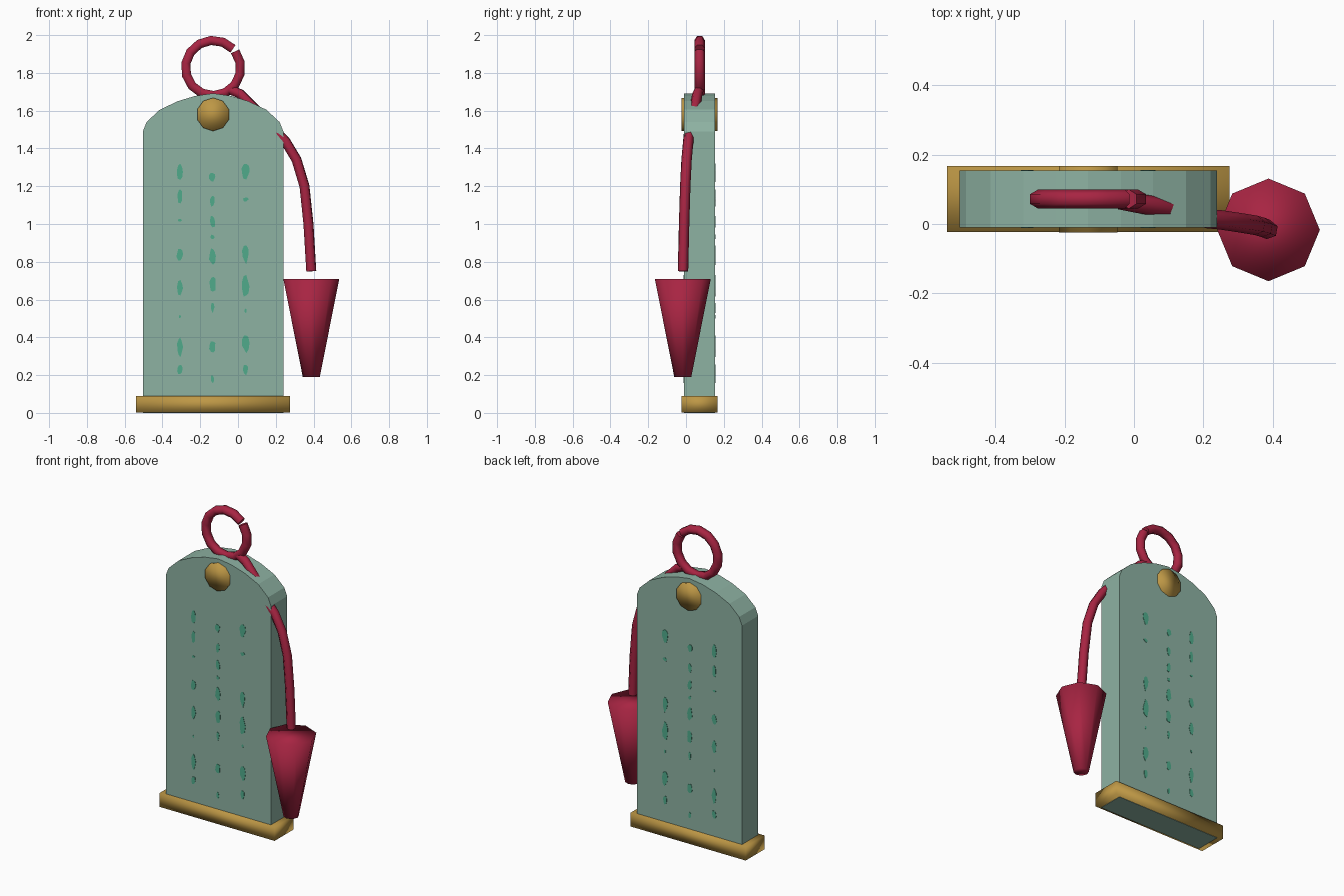
import bpy, bmesh, math, random
from mathutils import Vector

random.seed(4)
if "Cube" in bpy.data.objects:
    bpy.data.objects.remove(bpy.data.objects["Cube"], do_unlink=True)


def material(name, rgb):
    m = bpy.data.materials.new(name)
    m.use_nodes = True
    m.diffuse_color = (*rgb, 1)
    node = next(n for n in m.node_tree.nodes if n.type == "BSDF_PRINCIPLED")
    node.inputs["Base Color"].default_value = (*rgb, 1)
    return m


JADE = material("pale jade", (0.27, 0.445, 0.365))
GREEN = material("engraving green", (0.08, 0.41, 0.26))
GOLD = material("gold", (0.51, 0.31, 0.06))
RED = material("crimson", (0.39, 0.018, 0.055))

CX, CY = -0.132, 0.072          # centre of the tablet
HALF_W, FRONT, BACK = 0.372, -0.01, 0.154


def finish(name, bm, mat, smooth=False):
    bmesh.ops.recalc_face_normals(bm, faces=bm.faces)
    mesh = bpy.data.meshes.new(name)
    bm.to_mesh(mesh)
    bm.free()
    mesh.materials.append(mat)
    for p in mesh.polygons:
        p.use_smooth = smooth
    obj = bpy.data.objects.new(name, mesh)
    bpy.context.collection.objects.link(obj)
    return obj


def extrude_outline(bm, outline, y0, y1):
    """Prism along y from a list of (x, z) points."""
    face = bm.faces.new([bm.verts.new((x, y0, z)) for x, z in outline])
    new = bmesh.ops.extrude_face_region(bm, geom=[face])["geom"]
    verts = [g for g in new if isinstance(g, bmesh.types.BMVert)]
    bmesh.ops.translate(bm, verts=verts, vec=(0, y1 - y0, 0))


def tube(name, points, radius, mat):
    """Six-sided tube along a path."""
    curve = bpy.data.curves.new(name, "CURVE")
    curve.dimensions = "3D"
    curve.bevel_depth, curve.bevel_resolution = radius, 1
    curve.use_fill_caps = True
    spline = curve.splines.new("POLY")
    spline.points.add(len(points) - 1)
    for p, co in zip(spline.points, points):
        p.co = (*co, 1)
    curve.materials.append(mat)
    obj = bpy.data.objects.new(name, curve)
    bpy.context.collection.objects.link(obj)
    bpy.ops.object.select_all(action="DESELECT")
    obj.select_set(True)
    bpy.context.view_layer.objects.active = obj
    bpy.ops.object.convert(target="MESH")


# Tablet with an arched top, mirrored from one half
half = [(HALF_W, 0), (HALF_W, 1.49), (0.352, 1.54), (0.282, 1.605),
        (0.187, 1.65), (0.095, 1.678)]
arch = half + [(0, 1.692)] + [(-x, z) for x, z in reversed(half)]
bm = bmesh.new()
extrude_outline(bm, [(CX + x, z) for x, z in arch], FRONT, BACK)
finish("tablet", bm, JADE)

# Gold foot around the tablet
bm = bmesh.new()
bmesh.ops.create_cube(bm, size=1)
for v in bm.verts:
    v.co = Vector((CX + v.co.x * 0.815, CY + v.co.y * 0.19, 0.046 + v.co.z * 0.088))
finish("foot", bm, GOLD, True)

# Gold stud through the tablet
bm = bmesh.new()
stud = [(CX + 0.088 * math.sin(math.tau * i / 10),
         1.58 + 0.088 * math.cos(math.tau * i / 10)) for i in range(10)]
extrude_outline(bm, stud, -0.024, 0.167)
finish("stud", bm, GOLD, True)

# Engraved marks in three columns, on both faces: (height, half width, half length)
columns = {
    -0.308: [(1.28, .019, .045), (1.15, .015, .04), (1.02, .011, .008), (.84, .018, .035),
             (.66, .016, .042), (.51, .006, .01), (.35, .016, .055), (.23, .015, .03)],
    -0.135: [(1.25, .018, .025), (1.12, .013, .03), (1.01, .016, .035), (.93, .012, .014),
             (.83, .018, .05), (.68, .019, .045), (.56, .01, .03), (.35, .018, .03),
             (.18, .009, .022)],
    0.04: [(1.28, .023, .042), (1.13, .015, .012), (.84, .019, .05), (.67, .02, .06),
           (.54, .007, .012), (.37, .02, .052), (.23, .016, .028)],
}
front_marks, back_marks = bmesh.new(), bmesh.new()
for x, marks in columns.items():
    for z, w, h in marks:
        blob = []
        for i in range(9):
            a, r = math.tau * i / 9, random.uniform(0.75, 1.1)
            blob.append((x + w * r * math.cos(a), z + h * r * math.sin(a)))
        extrude_outline(front_marks, blob, FRONT - 0.002, FRONT + 0.002)
        extrude_outline(back_marks, blob, BACK - 0.002, BACK + 0.002)
finish("front_marks", front_marks, GREEN)
finish("back_marks", back_marks, GREEN)

# Hanging ring, left very slightly open
ring = []
for i in range(15):
    a = math.radians(44 + 353 * i / 14)
    ring.append((CX + 0.146 * math.cos(a), CY, 1.826 + 0.146 * math.sin(a)))
tube("ring", ring, 0.028, RED)

# Cord from the ring, through the tablet, down to the tassel
tube("cord", [(-0.04, 0.07, 1.71), (0.01, 0.06, 1.69), (0.1, 0.045, 1.6),
              (0.215, 0.015, 1.475), (0.25, 0.012, 1.44), (0.31, 0.003, 1.34),
              (0.352, -0.004, 1.2), (0.373, -0.01, 1.0), (0.388, -0.016, 0.75)],
     0.028, RED)

# Tapered tassel
bm = bmesh.new()
bmesh.ops.create_cone(bm, cap_ends=True, segments=8, radius1=0.045, radius2=0.148, depth=0.52)
for v in bm.verts:
    v.co += Vector((0.388, -0.017, 0.45))
finish("tassel", bm, RED, True)
